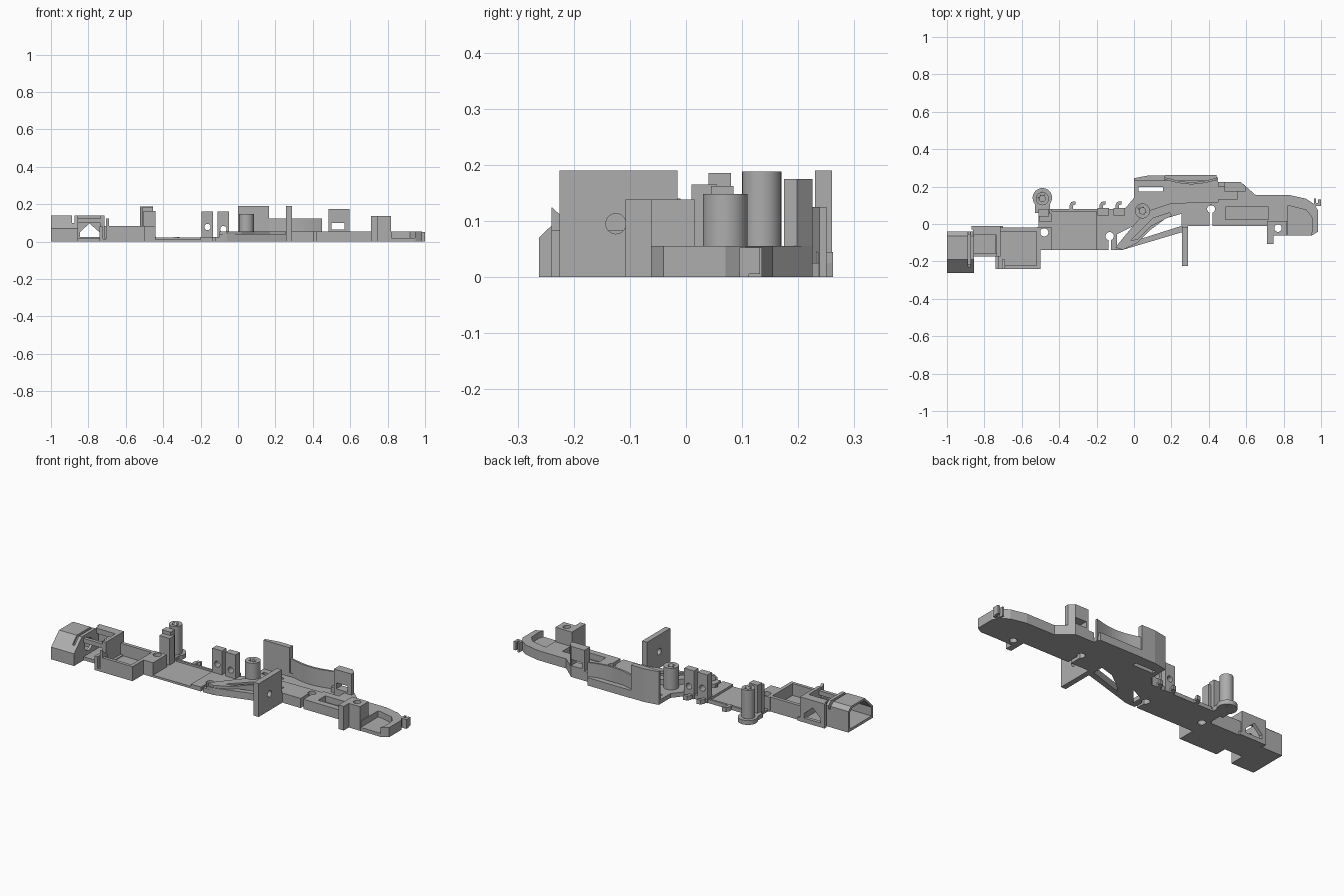
import bpy, bmesh, math
from mathutils import Matrix, Vector

if "Cube" in bpy.data.objects:
    bpy.data.objects.remove(bpy.data.objects["Cube"])

grey = bpy.data.materials.new("plain grey")
grey.use_nodes = True
COL = (0.42, 0.42, 0.42, 1)
grey.diffuse_color = COL
grey.node_tree.nodes["Principled BSDF"].inputs["Base Color"].default_value = COL


def finish(name, bm, smooth=False):
    bmesh.ops.recalc_face_normals(bm, faces=bm.faces)
    me = bpy.data.meshes.new(name)
    bm.to_mesh(me)
    bm.free()
    ob = bpy.data.objects.new(name, me)
    bpy.context.collection.objects.link(ob)
    me.materials.append(grey)
    if smooth:
        bpy.context.view_layer.objects.active = ob
        ob.select_set(True)
        bpy.ops.object.shade_smooth_by_angle()
        ob.select_set(False)
    return ob


def plate(name, pts, z0, z1, axis="z"):
    """Extrude a profile upward, or a (y, z) profile along x."""
    bm = bmesh.new()
    put = (lambda p, h: (p[0], p[1], h)) if axis == "z" else (lambda p, h: (h, p[0], p[1]))
    face = bm.faces.new([bm.verts.new(put(p, z0)) for p in pts])
    ext = bmesh.ops.extrude_face_region(bm, geom=[face])
    step = Vector(put((0, 0), z1 - z0))
    bmesh.ops.translate(bm, vec=step, verts=[v for v in ext["geom"] if isinstance(v, bmesh.types.BMVert)])
    return finish(name, bm)


def box(name, x0, x1, y0, y1, z0, z1):
    return plate(name, [(x0, y0), (x1, y0), (x1, y1), (x0, y1)], z0, z1)


def rod(name, centre, r, length, axis="z"):
    bm = bmesh.new()
    turn = {"z": Matrix(), "x": Matrix.Rotation(math.pi / 2, 4, "Y"),
            "y": Matrix.Rotation(math.pi / 2, 4, "X")}[axis]
    bmesh.ops.create_cone(bm, cap_ends=True, segments=32, radius1=r, radius2=r, depth=length,
                          matrix=Matrix.Translation(centre) @ turn)
    return finish(name, bm, True)


def cut(ob, *cutters):
    """Subtract the cutters and bake the result."""
    for c in cutters:
        c.hide_render = True
        m = ob.modifiers.new("cut", "BOOLEAN")
        m.object, m.operation, m.solver = c, "DIFFERENCE", "EXACT"
    dg = bpy.context.evaluated_depsgraph_get()
    me = bpy.data.meshes.new_from_object(ob.evaluated_get(dg))
    ob.modifiers.clear()
    ob.data = me
    for c in cutters:
        bpy.data.objects.remove(c)
    return ob


# Motor end housing: open tunnel with a sloped front
outer = [(-.262, 0), (-.04, 0), (-.04, .12), (-.065, .14), (-.19, .14), (-.262, .07)]
inner = [(-.25, .015), (-.055, .015), (-.055, .11), (-.075, .128), (-.185, .128), (-.25, .065)]
housing = plate("end_housing", outer, -1, -.855, "x")
cut(housing, plate("tunnel", inner, -1.1, -.87, "x"),
    rod("bore", (-.86, -.13, .075), .035, .1, "x"),
    box("top_notch", -.888, -.874, -.3, 0, .1, .2))

# Bracket with a gabled window
bracket = box("bracket_back_wall", -.87, -.715, -.03, -.01, 0, .14)
gable = plate("gable", [(-.845, .025), (-.74, .025), (-.74, .05), (-.795, .098), (-.845, .05)], -.1, .1)
gable.matrix_world = Matrix.Rotation(math.pi / 2, 4, "X")
bpy.context.view_layer.update()
cut(bracket, gable)
box("bracket_floor", -.86, -.70, -.175, -.01, 0, .02)
box("bracket_top_rail", -.86, -.72, -.06, -.03, .11, .14)
box("bracket_front_rail", -.86, -.72, -.175, -.155, .1, .125)
box("bracket_side_wall", -.735, -.715, -.175, -.01, 0, .14)

# Tray
box("tray_floor", -.735, -.5, -.24, -.02, 0, .015)
box("tray_front_wall", -.7, -.5, -.24, -.222, 0, .083)
box("tray_back_wall", -.715, -.5, -.04, -.02, 0, .083)
box("tray_end_wall", -.52, -.5, -.24, -.02, 0, .083)
box("tray_side_wall", -.74, -.722, -.24, -.02, 0, .08)
plate("tray_latch", [(-.24, 0), (-.19, 0), (-.19, .08), (-.24, .125)], -.705, -.69, "x")

# Thin middle plate with screw block, upright and post
cut(box("middle_plate", -.51, -.19, -.14, .08, 0, .012), rod("hole", (-.48, -.045, 0), .022, .3))
cut(box("screw_block", -.52, -.44, -.14, -.015, 0, .083), rod("hole", (-.48, -.045, .05), .022, .3))
box("upright", -.505, -.44, .01, .055, 0, .165)
box("upright_lip", -.51, -.455, .04, .08, 0, .185)
box("middle_back_rim", -.44, -.2, .068, .08, 0, .022)


def post(name, x, y, r, top):
    cut(rod(name, (x, y, top / 2), r, top), rod("bore", (x, y, top), .016, .16))


post("rear_post", -.49, .135, .035, .188)
cut(rod("rear_post_foot", (-.49, .14, .0125), .052, .025), rod("bore", (-.49, .135, .0), .025, .2))
box("rear_post_neck", -.53, -.45, .06, .14, 0, .025)
post("middle_post", .045, .07, .04, .148)

# Back edge hooks
for i, x in enumerate((-.345, -.185, -.1)):
    plate("wire_hook_%d" % (i + 1), [(x, .07), (x + .02, .07), (x + .02, .1), (x + .033, .105),
          (x + .033, .122), (x + .01, .118), (x, .1)], 0, .025)

# Drilled lugs
for n, x, z in (("left", -.195, .078), ("right", -.11, .067)):
    cut(box(n + "_lug", x, x + .062, .045, .085, 0, .162), rod("hole", (x + .032, .065, z), .017, .2, "y"))

# Centre plate
centre = plate("centre_plate", [(-.2, -.14), (-.09, -.14), (-.09, -.055), (-.0, -.01), (.07, .03), (.2, .1),
               (.5, .1), (.5, .225), (.45, .225), (.44, .26), (.08, .26), (0, .245), (0, .14), (-.05, .08),
               (-.2, .08)], 0, .025)
cut(centre, box("slot", .025, .155, .175, .198, -.1, .1), rod("hole", (-.13, -.065, 0), .022, .2),
    box("key_slot", -.137, -.123, -.15, -.07, -.1, .1), rod("bore", (.045, .07, 0), .02, .2))

# Curved arm and straight brace
arm = plate("curved_arm", [(-.1, -.125), (-.03, -.04), (.03, .03), (.09, .075), (.2, .112), (.49, .118),
            (.49, -.01), (.255, -.01), (.255, .055), (.17, .03), (.09, -.03), (.02, -.1), (-.06, -.138)], 0, .055)
cut(arm, box("key_slot", .403, .421, -.1, .08, -.1, .1), rod("key_hole", (.412, .08, 0), .021, .3),
    plate("gap", [(-.02, -.09), (.02, -.08), (.09, -.01), (.2, .045), (.19, .06), (.1, .03)], .03, .1))
plate("straight_brace", [(-.1, -.14), (-.06, -.138), (.27, -.04), (.27, -.005), (-.06, -.11)], 0, .04)

# Upright fin
cut(box("side_fin", .257, .288, -.225, -.015, 0, .19), rod("hole", (.27, -.125, .095), .018, .2, "x"))
box("fin_foot", .257, .288, -.02, .05, 0, .055)

# Back walls
plate("tall_back_wall", [(0, .23), (.165, .23), (.165, .26), (.08, .26), (0, .245)], 0, .19)
box("back_ledge", .165, .44, .232, .262, 0, .045)
n = 12
arc = [(.165 + .285 * i / n, .25 - .026 * math.sin(math.pi * i / n)) for i in range(n + 1)]
plate("curved_back_wall", arc + [(x, y - .012) for x, y in reversed(arc)], 0, .125)

# Rear clip block
clip = plate("rear_clip", [(.485, .175), (.62, .175), (.57, .225), (.485, .225)], 0, .175)
cut(clip, box("window", .5, .57, .1, .3, .065, .1), box("side", .597, .7, .1, .3, .05, .3))

# Front half rim with pockets
deck = plate("nose_deck", [(.45, -.01), (.75, -.01), (.76, -.06), (.95, -.062), (.985, -.04), (.985, .07),
             (.965, .105), (.92, .135), (.83, .155), (.65, .155), (.57, .225), (.45, .225)], 0, .055)
cut(deck, box("pocket", .46, .72, .025, .09, .02, .1),
    plate("nose_pocket", [(.82, -.08), (.94, -.08), (.955, -.03), (.95, .04), (.92, .075), (.84, .095),
          (.82, .095)], .02, .1),
    box("upper_pocket", .44, .55, .13, .2, .025, .1),
    rod("hole", (.77, -.022, 0), .02, .3))

# Nose tip hook
box("tip_hook", .962, 1, .095, .112, 0, .053)
box("tip_hook_end", .985, 1, .095, .132, .005, .053)
box("tip_tooth", .962, .972, .1, .135, 0, .053)

# Nose screw tower
cut(box("nose_tower", .742, .817, -.062, .015, 0, .138), rod("hole", (.77, -.022, 0), .02, .4))
box("nose_tower_rib", .712, .745, -.108, .015, 0, .138)
